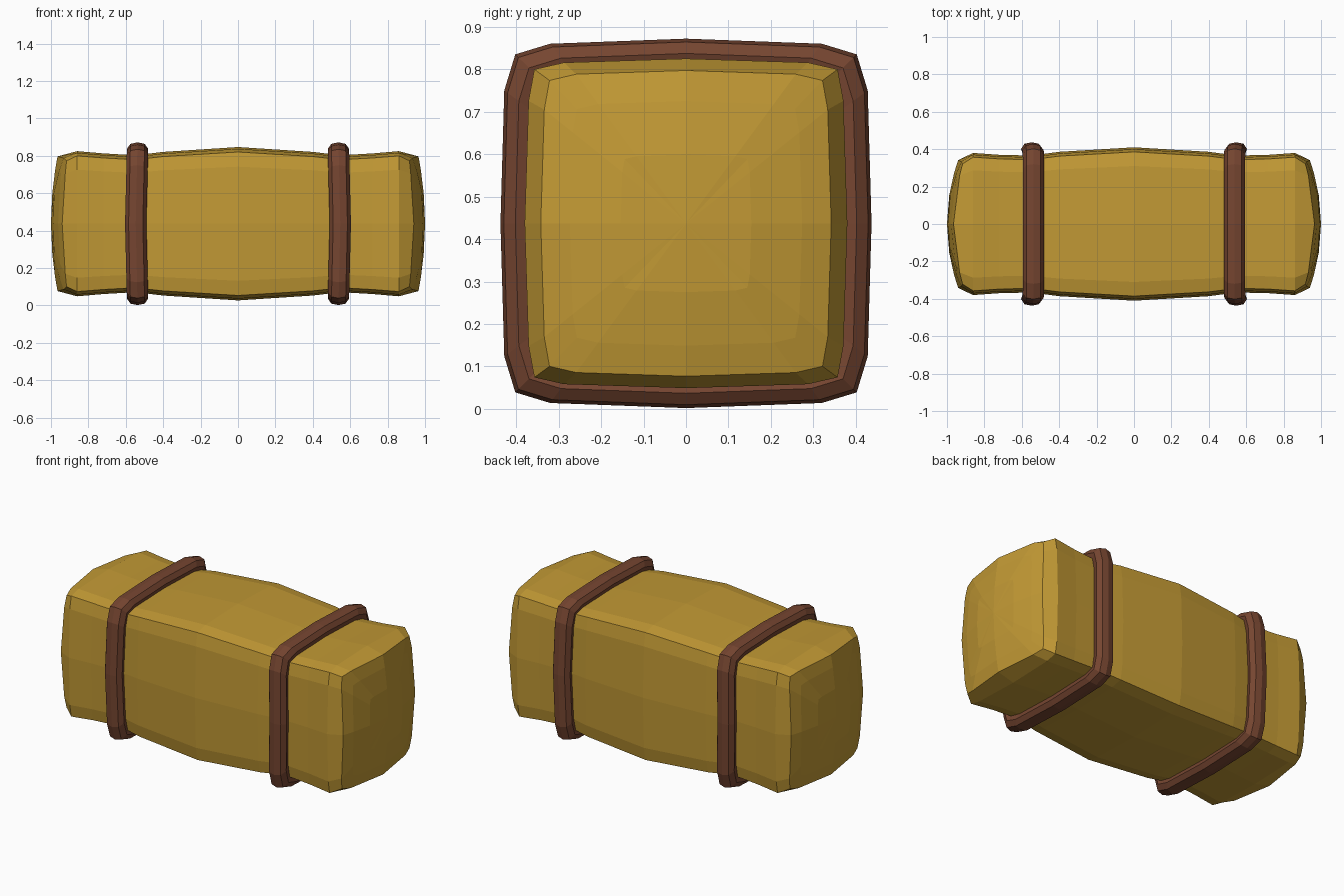
import bpy, bmesh

if "Cube" in bpy.data.objects:
    bpy.data.objects.remove(bpy.data.objects["Cube"])

CZ = 0.437  # height of the bale's axis


def material(name, rgb):
    m = bpy.data.materials.new(name)
    m.diffuse_color = (*rgb, 1)
    m.use_nodes = True
    m.node_tree.nodes["Principled BSDF"].inputs["Base Color"].default_value = m.diffuse_color
    return m


def loop_from_quarter(q):
    """Mirror a quarter outline, running top centre to side centre, into a closed loop."""
    half = q + [(y, -z) for y, z in reversed(q[:-1])]
    return half + [(-y, z) for y, z in reversed(half[1:-1])]


def skin(bm, a, b):
    n = len(a)
    for i in range(n):
        j = (i + 1) % n
        bm.faces.new((a[i], a[j], b[j], b[i]))


def finish(bm, name, mat):
    bmesh.ops.recalc_face_normals(bm, faces=bm.faces)
    me = bpy.data.meshes.new(name)
    bm.to_mesh(me)
    bm.free()
    me.materials.append(mat)
    ob = bpy.data.objects.new(name, me)
    bpy.context.collection.objects.link(ob)
    return ob


straw = material("straw", (0.54, 0.32, 0.035))
leather = material("leather", (0.18, 0.06, 0.03))

# Bale: bulging body lofted along x, squeezed at the straps, with domed ends
section = loop_from_quarter([(0, 1), (0.756, 0.976), (0.94, 0.935), (0.976, 0.744), (1, 0)])
stations = [(0, 0.41, 0.41), (0.4, 0.386, 0.384), (0.55, 0.366, 0.366),
            (0.72, 0.37, 0.376), (0.86, 0.38, 0.388)]
stations = [(-x, w, h) for x, w, h in reversed(stations[1:])] + stations
bm = bmesh.new()
rings = [[bm.verts.new((x, y * w, CZ + z * h)) for y, z in section] for x, w, h in stations]
for a, b in zip(rings, rings[1:]):
    skin(bm, a, b)
for side, edge in ((-1, rings[0]), (1, rings[-1])):
    prev = edge
    for s in (1, 0.8, 0.45):
        ring = []
        for y, z in section:
            x = 1 - 0.06 * (y * s) ** 2 - 0.035 * (z * s) ** 2
            ring.append(bm.verts.new((side * x, y * s * 0.342, CZ + z * s * 0.36)))
        skin(bm, prev, ring)
        prev = ring
    tip = bm.verts.new((side, 0, CZ))
    for i in range(len(prev)):
        bm.faces.new((prev[i], prev[(i + 1) % len(prev)], tip))
finish(bm, "bale", straw)

# Straps: faceted bands following the bale's outline, bowed slightly outward
path = loop_from_quarter([(0, 0.435), (0.32, 0.423), (0.402, 0.398), (0.428, 0.313), (0.437, 0)])
band = [(0, 0), (0.038, 0.008), (0.057, 0.035), (0.045, 0.07),
        (0, 0.082), (-0.045, 0.07), (-0.057, 0.035), (-0.038, 0.008)]
for name, side in (("left_strap", -1), ("right_strap", 1)):
    bm = bmesh.new()
    rings = []
    for y, z in path:
        bow = 0.547 - 0.01 * abs(z) / 0.437
        rings.append([bm.verts.new((side * bow + dx, y * (1 - d / 0.437), CZ + z * (1 - d / 0.437)))
                      for dx, d in band])
    for a, b in zip(rings, rings[1:] + rings[:1]):
        skin(bm, a, b)
    finish(bm, name, leather)
